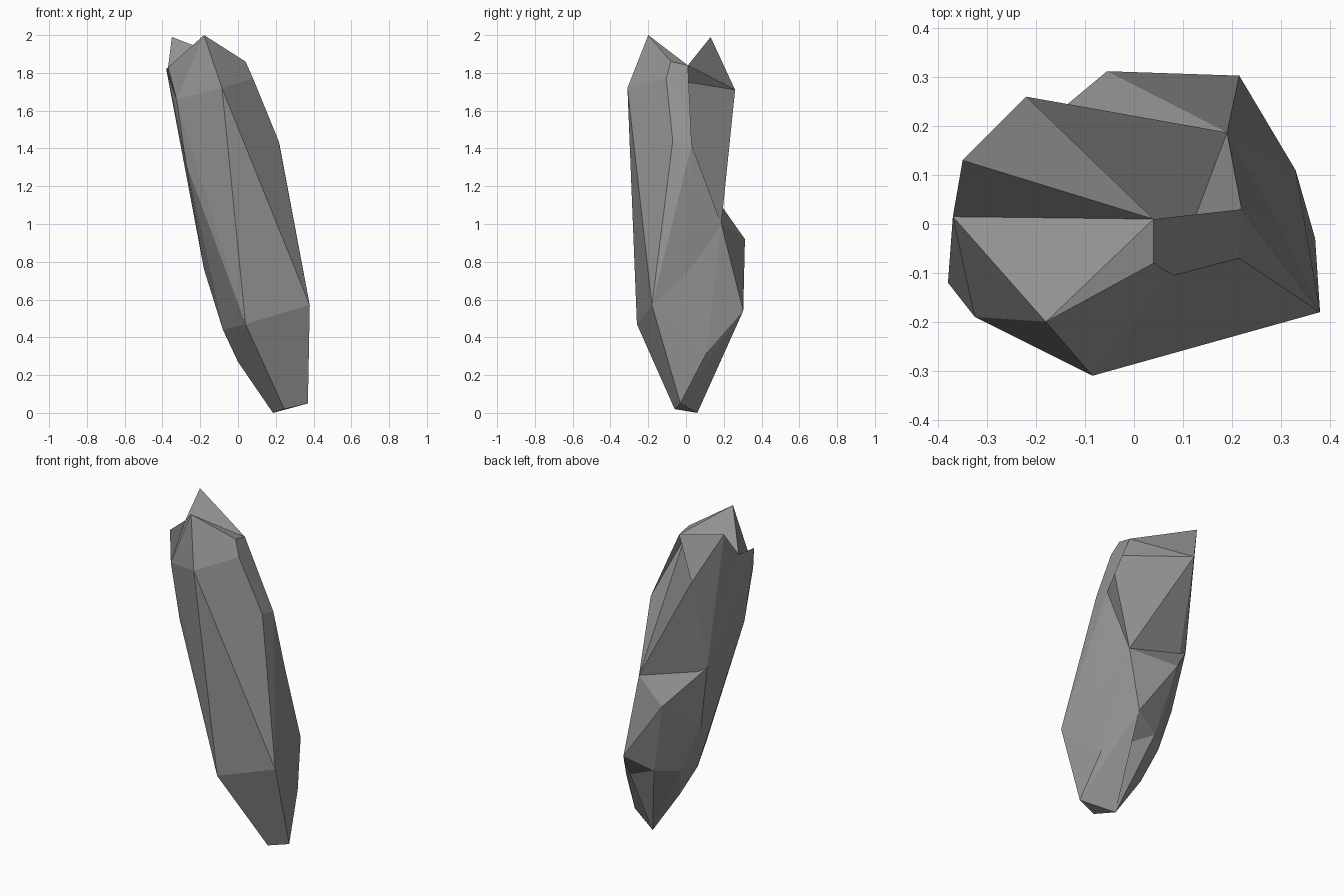
import bpy, bmesh

if "Cube" in bpy.data.objects:
    bpy.data.objects.remove(bpy.data.objects["Cube"])

# Corner points of the faceted shard, named by region
top = dict(
    peak_f=(-.18, -.20, 2.0), shoulder=(-.085, -.31, 1.72), lip=(.04, -.08, 1.86),
    valley_r=(.04, .01, 1.84), valley_l=(-.37, .015, 1.83), left_lo=(-.325, -.19, 1.66),
    left_hi=(-.38, -.12, 1.82), bevel=(.08, -.105, 1.77), right_f=(.215, -.07, 1.44),
    right_b=(.22, .03, 1.42))
back = dict(peak_b=(-.35, .13, 1.99), rear=(-.22, .26, 1.71))
mid = dict(notch_r=(.19, .187, 1.0), notch_l=(-.25, .15, 1.15), left=(-.275, -.176, 1.32),
           left_b=(-.18, .11, .76), front=(.04, -.26, .47))
low = dict(
    ledge_l=(-.055, .312, .92), ledge_r=(.215, .303, .54), hip=(.38, -.18, .57),
    foot_r=(.37, -.03, .05), heel=(.33, .11, .32), foot_f=(.245, -.06, .02),
    foot_b=(.185, .06, 0), side=(-.08, 0, .44), side_lo=(0, .06, .27),
    rear_a=(-.06, .14, .46), rear_b=(.05, .24, .47), rear_c=(.12, .245, .475))
corners = {**top, **back, **mid, **low}


def hull(name, keys):
    """Convex chunk of stone around the named corners."""
    bm = bmesh.new()
    for k in keys:
        bm.verts.new(corners[k])
    res = bmesh.ops.convex_hull(bm, input=bm.verts[:])
    junk = {g for g in res["geom_interior"] + res["geom_unused"]
            if isinstance(g, bmesh.types.BMVert)}
    bmesh.ops.delete(bm, geom=list(junk), context='VERTS')
    bmesh.ops.recalc_face_normals(bm, faces=bm.faces[:])
    me = bpy.data.meshes.new(name)
    bm.to_mesh(me)
    bm.free()
    ob = bpy.data.objects.new(name, me)
    bpy.context.collection.objects.link(ob)
    return ob


# Front chunk with the tall peak
stone = hull("stone_shard", [*top, *mid, "hip", "side", "foot_f", "foot_r"])

# Rear peak behind the valley, and the lower body with its ledge
steps = [('UNION', hull("rear_peak", [*back, *mid, "valley_l", "valley_r", "right_b"])),
         ('UNION', hull("lower_body", [*low, *mid]))]

# Shallow chips: right flank, left shoulder, back heel
for keys in ("valley_r bevel rear right_b notch_r",
             "peak_f valley_l left_hi left_lo",
             "ledge_r heel foot_b rear_c rear_b"):
    steps.append(('DIFFERENCE', hull("chip", keys.split())))

# Fuse and chip into one solid
for op, part in steps:
    part.hide_render = True
    mod = stone.modifiers.new("carve", 'BOOLEAN')
    mod.operation, mod.solver, mod.object = op, 'EXACT', part
bpy.context.view_layer.update()
solid = bpy.data.meshes.new_from_object(
    stone.evaluated_get(bpy.context.evaluated_depsgraph_get()))
stone.modifiers.clear()
stone.data = solid
for _, part in steps:
    bpy.data.objects.remove(part)

# Dark grey stone
mat = bpy.data.materials.new("dark_stone")
mat.diffuse_color = (.29, .29, .29, 1)
mat.use_nodes = True
mat.node_tree.nodes["Principled BSDF"].inputs["Base Color"].default_value = mat.diffuse_color
stone.data.materials.clear()
stone.data.materials.append(mat)
